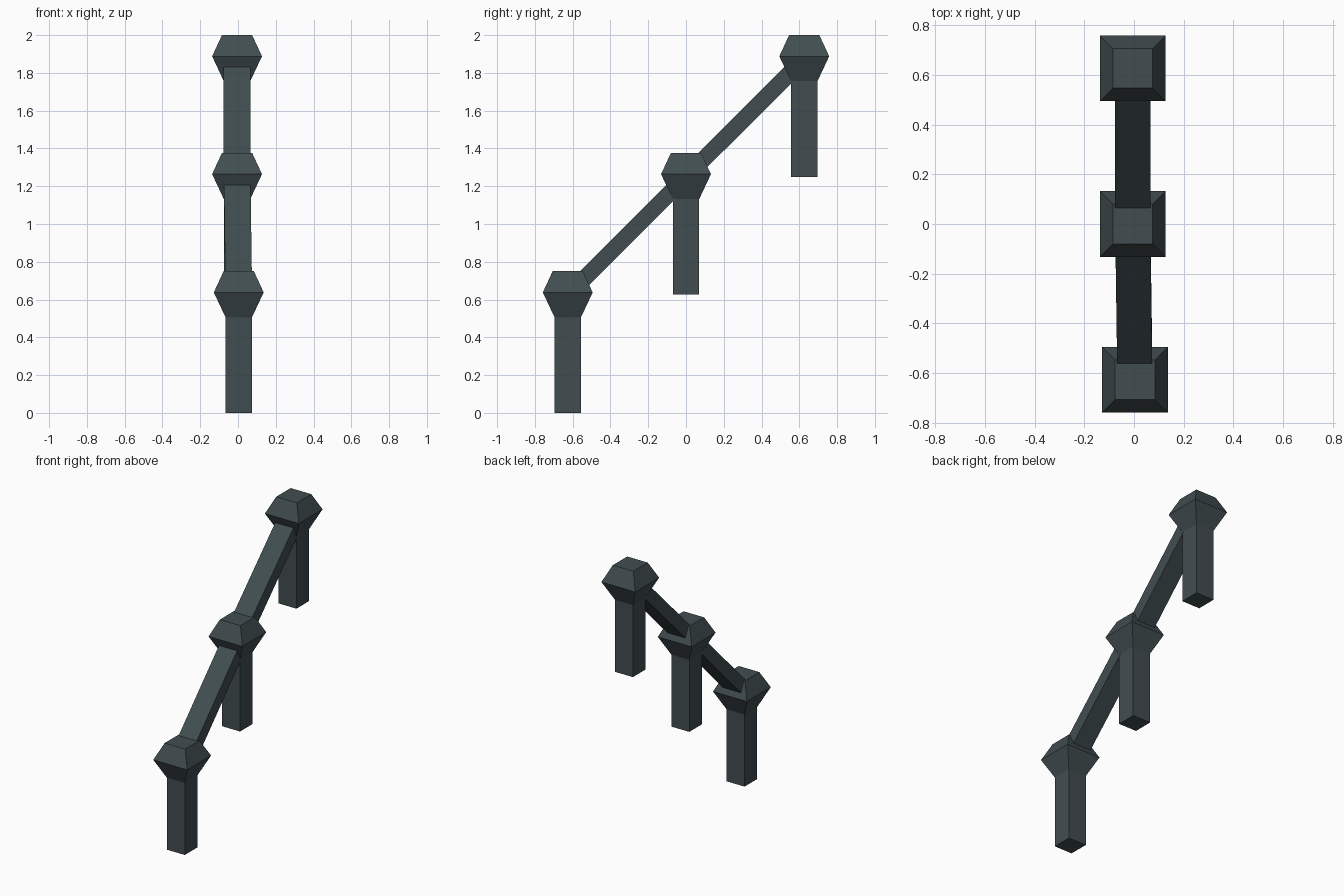
import bpy
import bmesh
from mathutils import Vector, Matrix

if "Cube" in bpy.data.objects:
    bpy.data.objects.remove(bpy.data.objects["Cube"])

iron = bpy.data.materials.new("dark slate iron")
iron.diffuse_color = (0.053, 0.074, 0.081, 1)
iron.use_nodes = True
iron.node_tree.nodes["Principled BSDF"].inputs["Base Color"].default_value = iron.diffuse_color


def finish(bm, name):
    bmesh.ops.recalc_face_normals(bm, faces=bm.faces)
    mesh = bpy.data.meshes.new(name)
    bm.to_mesh(mesh)
    bm.free()
    mesh.materials.append(iron)
    obj = bpy.data.objects.new(name, mesh)
    bpy.context.collection.objects.link(obj)
    return obj


def square_post(name, base, profile):
    """Stack square rings given as (half width, height)."""
    bm = bmesh.new()
    rings = []
    for h, z in profile:
        rings.append([bm.verts.new((base[0] + sx * h, base[1] + sy * h, base[2] + z))
                      for sx, sy in ((-1, -1), (1, -1), (1, 1), (-1, 1))])
    for lo, hi in zip(rings, rings[1:]):
        for i in range(4):
            j = (i + 1) % 4
            bm.faces.new((lo[i], lo[j], hi[j], hi[i]))
    bm.faces.new(rings[0][::-1])
    bm.faces.new(rings[-1])
    return finish(bm, name)


def rail(name, a, b, width, thick):
    """Flat bar between two points, kept level across x."""
    a, b = Vector(a), Vector(b)
    along = (b - a).normalized()
    up = Vector((1, 0, 0)).cross(along).normalized()
    side = along.cross(up)
    rot = Matrix((side, along, up)).transposed().to_4x4()
    bm = bmesh.new()
    bmesh.ops.create_cube(bm, size=1)
    bmesh.ops.scale(bm, vec=(width, (b - a).length, thick), verts=bm.verts)
    bmesh.ops.transform(bm, matrix=Matrix.Translation((a + b) / 2) @ rot, verts=bm.verts)
    return finish(bm, name)


# posts with faceted caps, each one step higher
profile = [(0.07, 0), (0.07, 0.506), (0.132, 0.638), (0.08, 0.75)]
bases = {"lower": (0.004, -0.626, 0.0),
         "middle": (-0.005, 0.0, 0.626),
         "upper": (-0.005, 0.626, 1.25)}
for label, base in bases.items():
    square_post(label + "_post", base, profile)

# sloping handrails joining the caps
points = [Vector(p) + Vector((0, 0, 0.624)) for p in bases.values()]
rail("lower_handrail", points[0], points[1], 0.141, 0.087)
rail("upper_handrail", points[1], points[2], 0.141, 0.087)
